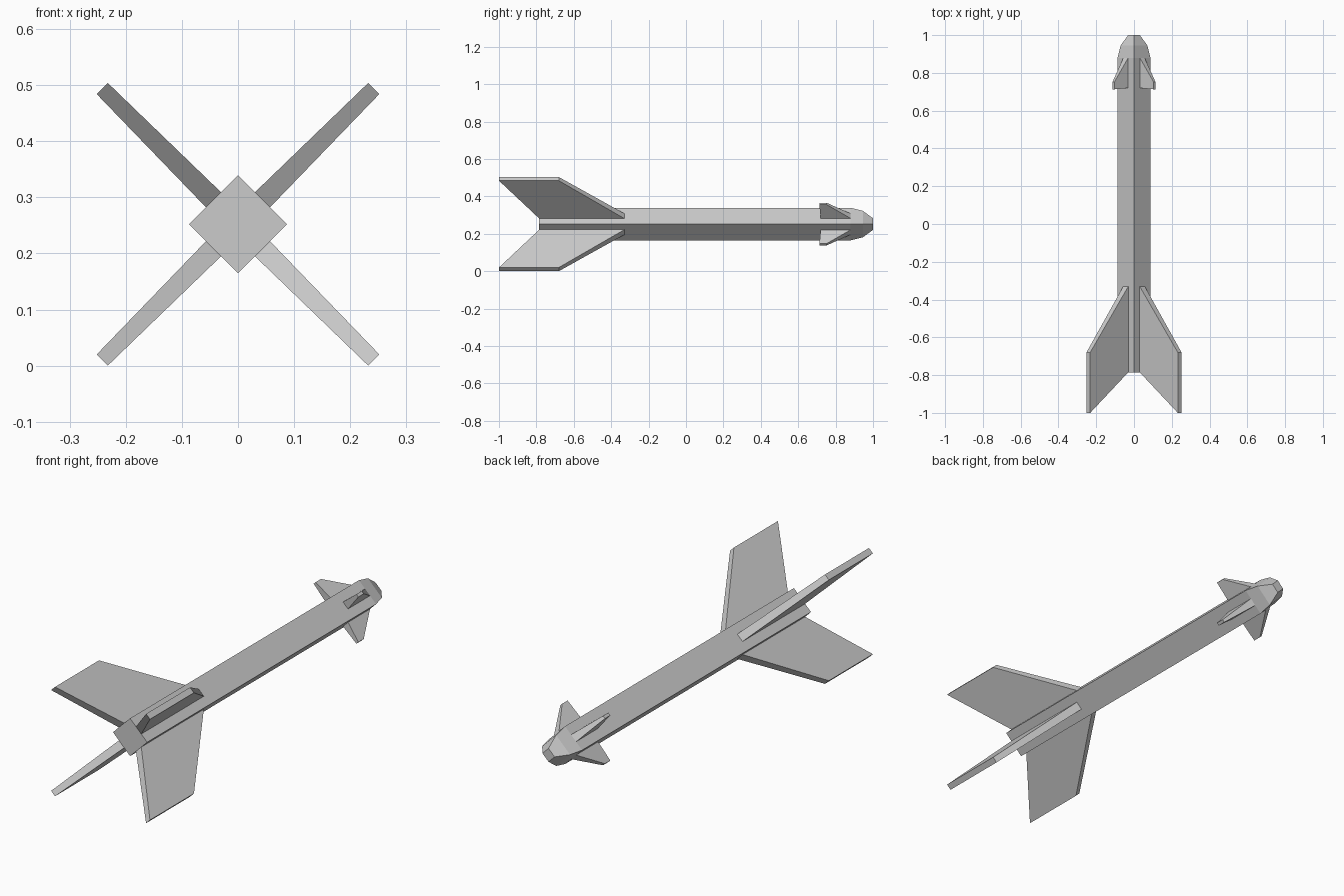
import bpy, bmesh, math
from mathutils import Vector

if "Cube" in bpy.data.objects:
    bpy.data.objects.remove(bpy.data.objects["Cube"])

ZC = 0.252            # height of the body axis
R = 0.087             # half diagonal of the square body
FACE = R / math.sqrt(2)


def finish(name, bm):
    bmesh.ops.recalc_face_normals(bm, faces=bm.faces)
    mesh = bpy.data.meshes.new(name)
    bm.to_mesh(mesh)
    bm.free()
    obj = bpy.data.objects.new(name, mesh)
    obj.location.z = ZC
    bpy.context.collection.objects.link(obj)
    return obj


def loft(name, rings):
    """Skin a row of four-cornered sections and cap both ends."""
    bm = bmesh.new()
    loops = [[bm.verts.new(p) for p in ring] for ring in rings]
    for a, b in zip(loops, loops[1:]):
        for i in range(4):
            j = (i + 1) % 4
            bm.faces.new((a[i], a[j], b[j], b[i]))
    bm.faces.new(loops[0])
    bm.faces.new(loops[-1])
    return finish(name, bm)


def fin(name, angle, root, tip):
    """Tapered fin; root and tip are (radius, y_back, y_front, thickness)."""
    out = Vector((math.cos(angle), 0, math.sin(angle)))
    side = Vector((-math.sin(angle), 0, math.cos(angle)))
    rings = []
    for r, y0, y1, t in (root, tip):
        rings.append([out * r + side * (s * t / 2) + Vector((0, y, 0))
                      for y, s in ((y0, -1), (y1, -1), (y1, 1), (y0, 1))])
    return loft(name, rings)


# Square body turned on edge, with a faceted nose
profile = [(-0.785, R), (0.88, R), (0.945, 0.071), (1.0, 0.031)]
loft("body", [[(r, y, 0), (0, y, r), (-r, y, 0), (0, y, -r)] for y, r in profile])

# Four swept tail fins and four small nose fins on the body faces
for k in range(4):
    a = math.pi / 4 + k * math.pi / 2
    fin(f"tail_fin_{k + 1}", a, (FACE, -0.785, -0.33, 0.038), (0.342, -1.0, -0.68, 0.028))
    fin(f"nose_fin_{k + 1}", a, (FACE, 0.72, 0.88, 0.036), (0.154, 0.713, 0.752, 0.014))
